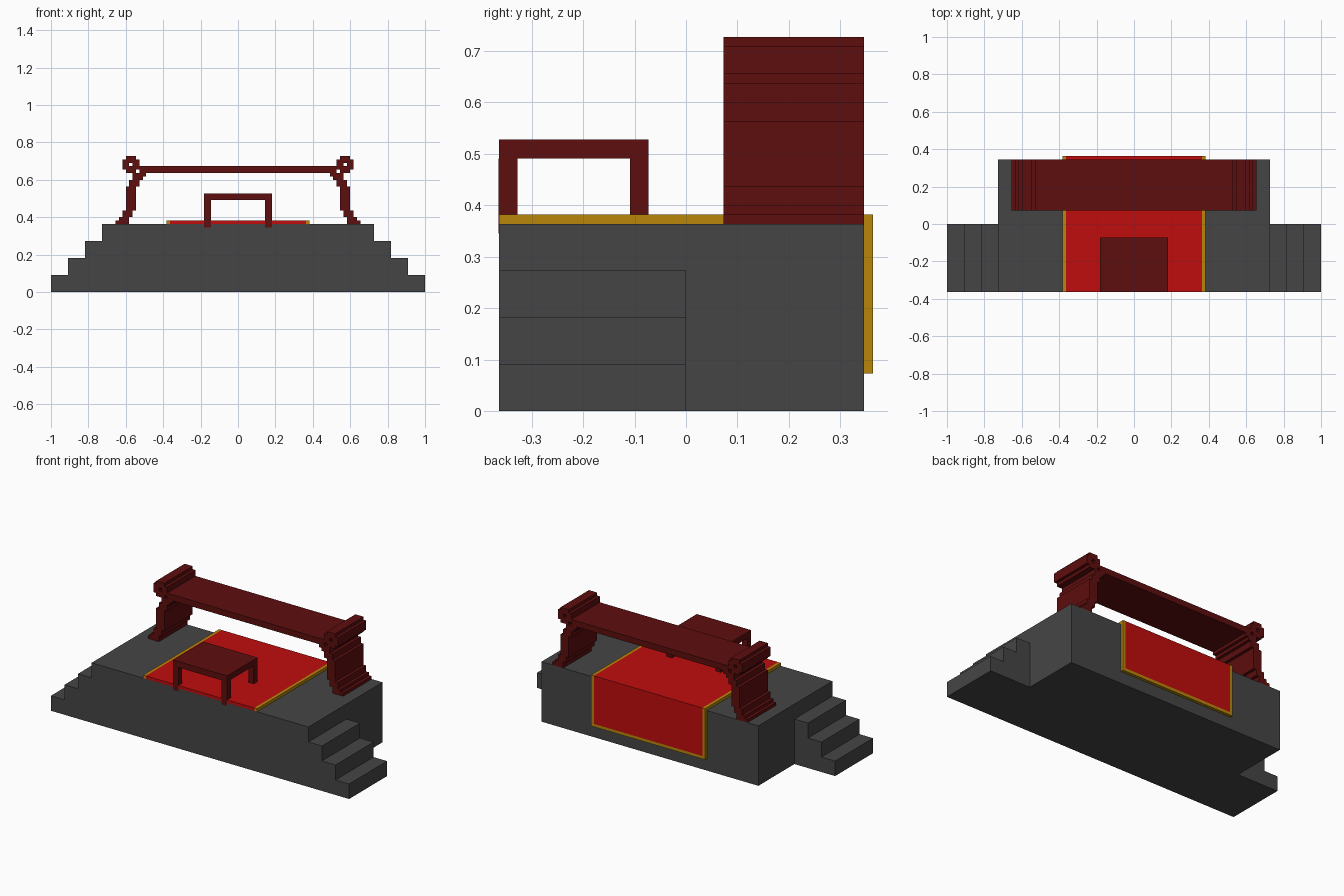
import bpy, bmesh

cube = bpy.data.objects.get("Cube")
if cube:
    bpy.data.objects.remove(cube, do_unlink=True)

U = 2 / 110  # grid unit: everything is built from small square blocks


def material(name, rgb):
    m = bpy.data.materials.new(name)
    m.use_nodes = True
    m.diffuse_color = (*rgb, 1)
    bsdf = next(n for n in m.node_tree.nodes if n.type == 'BSDF_PRINCIPLED')
    bsdf.inputs["Base Color"].default_value = (*rgb, 1)
    return m


STONE = material("dark stone", (0.060, 0.060, 0.060))
WOOD = material("dark red wood", (0.112, 0.0044, 0.0044))
RED = material("bright red cloth", (0.527, 0.004, 0.004))
GOLD = material("gold trim", (0.479, 0.238, 0.0033))


def extrude(name, outlines, axis, a, b, mat):
    """Extrude outlines from a to b along 'x' (points are y,z) or 'y' (points are x,z)."""
    bm = bmesh.new()
    for pts in outlines:
        def place(t):
            return [bm.verts.new((t * U, p * U, q * U) if axis == 'x' else (p * U, t * U, q * U))
                    for p, q in pts]
        lo, hi = place(a), place(b)
        bm.faces.new(lo)
        bm.faces.new(hi[::-1])
        n = len(pts)
        for i in range(n):
            j = (i + 1) % n
            bm.faces.new((lo[i], lo[j], hi[j], hi[i]))
    bmesh.ops.recalc_face_normals(bm, faces=bm.faces)
    me = bpy.data.meshes.new(name)
    bm.to_mesh(me)
    bm.free()
    me.materials.append(mat)
    ob = bpy.data.objects.new(name, me)
    bpy.context.collection.objects.link(ob)
    return ob


def rect(p0, p1, q0, q1):
    return [(p0, q0), (p1, q0), (p1, q1), (p0, q1)]


def stepped(rows):
    """Outline of stacked rows (z0, z1, x inner, x outer)."""
    up = [pt for z0, z1, _, xo in rows for pt in ((xo, z0), (xo, z1))]
    down = [pt for z0, z1, xi, _ in reversed(rows) for pt in ((xi, z1), (xi, z0))]
    pts = []
    for pt in up + down:
        if pt not in pts:
            pts.append(pt)
    return pts


def mirrored(outline):
    return [(-p, q) for p, q in outline]


SIDES = (("left", lambda o: o), ("right", mirrored))

# Stone platform with stairs on both ends
extrude("platform", [rect(-40, 40, 0, 20)], 'y', -20, 19, STONE)
stairs = stepped([(0, 5, 40, 55), (5, 10, 40, 50), (10, 15, 40, 45)])
for side, flip in SIDES:
    extrude(side + "_stairs", [flip(stairs)], 'y', -20, 0, STONE)

# Carpet that runs over the top and hangs down the back, with gold edging
carpet = [(-20, 20), (19, 20), (19, 5), (20, 5), (20, 21), (-20, 21)]
edging = [(p, 4 if q == 5 else q) for p, q in carpet]
extrude("carpet", [carpet], 'x', -20, 20, RED)
extrude("right_carpet_edging", [edging], 'x', -21, -20, GOLD)
extrude("left_carpet_edging", [edging], 'x', 20, 21, GOLD)
extrude("bottom_carpet_edging", [rect(-20, 20, 4, 5)], 'y', 19, 20, GOLD)

# Low table; the front feet reach slightly over the platform edge
extrude("table_top", [rect(-10, 10, 27, 29)], 'y', -20, -4, WOOD)
for side, flip in SIDES:
    foot = flip(rect(8, 10, 19, 27))
    extrude(side + "_front_table_leg", [foot], 'y', -20.05, -18, WOOD)
    extrude(side + "_back_table_leg", [foot], 'y', -6, -4, WOOD)

# Large altar bench: beam, curved stepped legs and scroll ends
extrude("bench_top", [rect(-29, 29, 35, 37)], 'y', 4, 19, WOOD)
leg = stepped([(20, 21, 32, 36), (21, 22, 32, 35), (22, 24, 31, 34), (24, 31, 30, 33),
               (31, 33, 29, 32), (33, 34, 28, 31), (34, 35, 27, 31)])
# Each scroll is two halves around a square hole
scroll_inner = [(31, 35), (31, 40), (30, 40), (30, 39), (29, 39), (29, 36), (30, 36), (30, 35)]
scroll_outer = [(31, 35), (33, 35), (33, 36), (34, 36), (34, 39), (33, 39), (33, 40), (31, 40),
                (31, 38), (32, 38), (32, 37), (31, 37)]
for side, flip in SIDES:
    extrude(side + "_bench_leg", [flip(leg)], 'y', 4, 19, WOOD)
    extrude(side + "_bench_scroll", [flip(scroll_inner), flip(scroll_outer)], 'y', 4, 19, WOOD)
